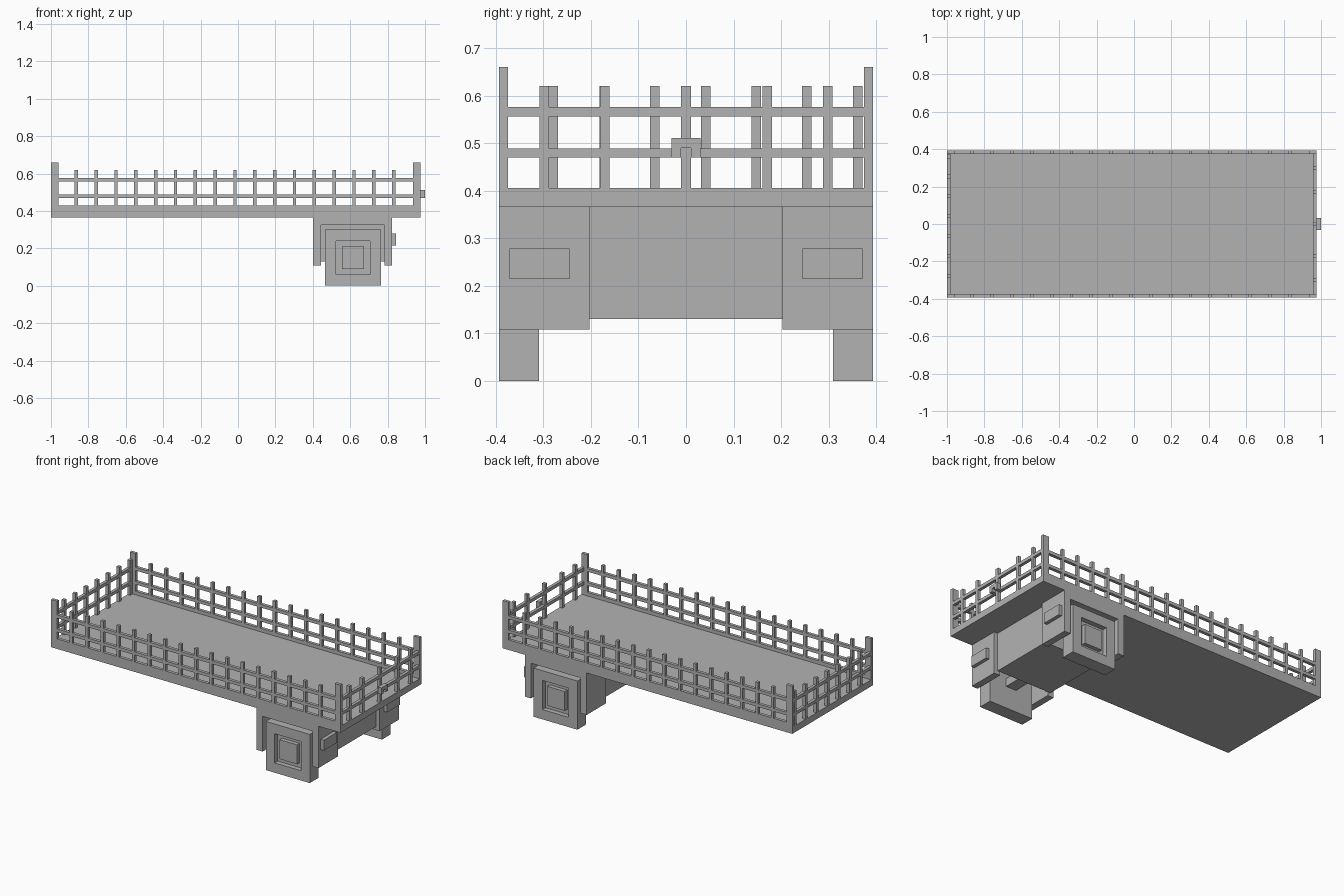
import bpy
import bmesh
from mathutils import Matrix, Vector

cube = bpy.data.objects.get("Cube")
if cube:
    bpy.data.objects.remove(cube)

grey = bpy.data.materials.new("plain grey")
grey.use_nodes = True
grey.diffuse_color = (0.45, 0.45, 0.45, 1)
grey.node_tree.nodes["Principled BSDF"].inputs["Base Color"].default_value = grey.diffuse_color


def add_box(bm, x, y, z):
    """Box from (low, high) ranges on each axis."""
    spans = [sorted(r) for r in (x, y, z)]
    centre = Vector([(a + b) / 2 for a, b in spans])
    size = Vector([b - a for a, b in spans])
    matrix = Matrix.Translation(centre) @ Matrix.Diagonal(size).to_4x4()
    bmesh.ops.create_cube(bm, size=1, matrix=matrix)


def finish(name, bm):
    mesh = bpy.data.meshes.new(name)
    bm.to_mesh(mesh)
    bm.free()
    mesh.materials.append(grey)
    obj = bpy.data.objects.new(name, mesh)
    bpy.context.scene.collection.objects.link(obj)


def boxes(name, parts):
    bm = bmesh.new()
    for part in parts:
        add_box(bm, *part)
    finish(name, bm)


# Main dimensions
X0, X1, Y = -1.0, 0.975, 0.393
THICK, CORNER = 0.019, 0.04
BASE, FLOOR, SILL = 0.366, 0.406, 0.428
POST_TOP, CORNER_TOP = 0.62, 0.66
RAILS = [(0.47, 0.489), (0.556, 0.576)]

# Flat deck
boxes("deck", [((X0, X1), (-Y, Y), (BASE, FLOOR))])

# Long side fences with raised sills
for side, label in ((-1, "front"), (1, "back")):
    depth = (side * Y, side * (Y - THICK))
    parts = [((X0 + CORNER, X1 - CORNER), depth, r) for r in RAILS]
    parts.append(((X0 + CORNER, X1 - CORNER), depth, (FLOOR, SILL)))
    for i in range(17):
        x = -0.864 + i * 0.106
        parts.append(((x - 0.009, x + 0.009), depth, (SILL, POST_TOP)))
    boxes(label + "_fence", parts)
    boxes(label + "_corner_posts",
          [((X0, X0 + CORNER), depth, (FLOOR, CORNER_TOP)),
           ((X1 - CORNER, X1), depth, (FLOOR, CORNER_TOP))])

# Short end fences
ends = {
    "right_end_fence": ((X0, X0 + THICK), [-0.279 + i * 0.1067 for i in range(7)]),
    "left_end_fence": ((X1 - THICK, X1), [-0.298, -0.171, 0, 0.171, 0.298]),
}
for name, (depth, posts) in ends.items():
    inner = Y - THICK
    parts = [(depth, (-inner, inner), r) for r in RAILS]
    parts += [(depth, (y - 0.01, y + 0.01), (FLOOR, POST_TOP)) for y in posts]
    boxes(name, parts)

# Hooked latch on the gate end
latch_x = (X1, 1.0)
boxes("gate_latch", [
    (latch_x, (-0.031, 0.031), (0.49, 0.511)),
    (latch_x, (-0.031, -0.011), (0.47, 0.49)),
    (latch_x, (0.011, 0.031), (0.47, 0.49)),
])

# Central block between the wheel housings
boxes("axle_block", [((0.425, 0.8), (-0.203, 0.203), (0.13, BASE))])

for side, label in ((-1, "front"), (1, "back")):
    # Arched housing
    depth = (side * 0.203, side * Y)
    boxes(label + "_wheel_housing", [
        ((0.402, 0.443), depth, (0.108, BASE)),
        ((0.783, 0.824), depth, (0.108, BASE)),
        ((0.443, 0.783), depth, (0.325, BASE)),
    ])
    # Lamp on the housing
    boxes(label + "_lamp", [((0.824, 0.846), (side * 0.245, side * 0.371), (0.214, 0.278))])
    # Hub shaft behind the wheel
    boxes(label + "_shaft", [((0.58, 0.65), (side * 0.2, side * 0.312), (0.135, 0.185))])

    # Square wheel with a recessed hub and a small centre stud
    bm = bmesh.new()
    add_box(bm, (0.465, 0.765), (side * 0.309, side * Y), (0, 0.3))
    bm.normal_update()
    face = next(f for f in bm.faces if f.normal.y * side > 0.9)
    for border, push in ((0.085, -0.03), (0.043, 0.025)):
        bmesh.ops.inset_individual(bm, faces=[face], thickness=border)
        face = bmesh.ops.extrude_discrete_faces(bm, faces=[face])["faces"][0]
        bmesh.ops.translate(bm, verts=face.verts, vec=(0, side * push, 0))
    bmesh.ops.recalc_face_normals(bm, faces=bm.faces)
    finish(label + "_wheel", bm)
